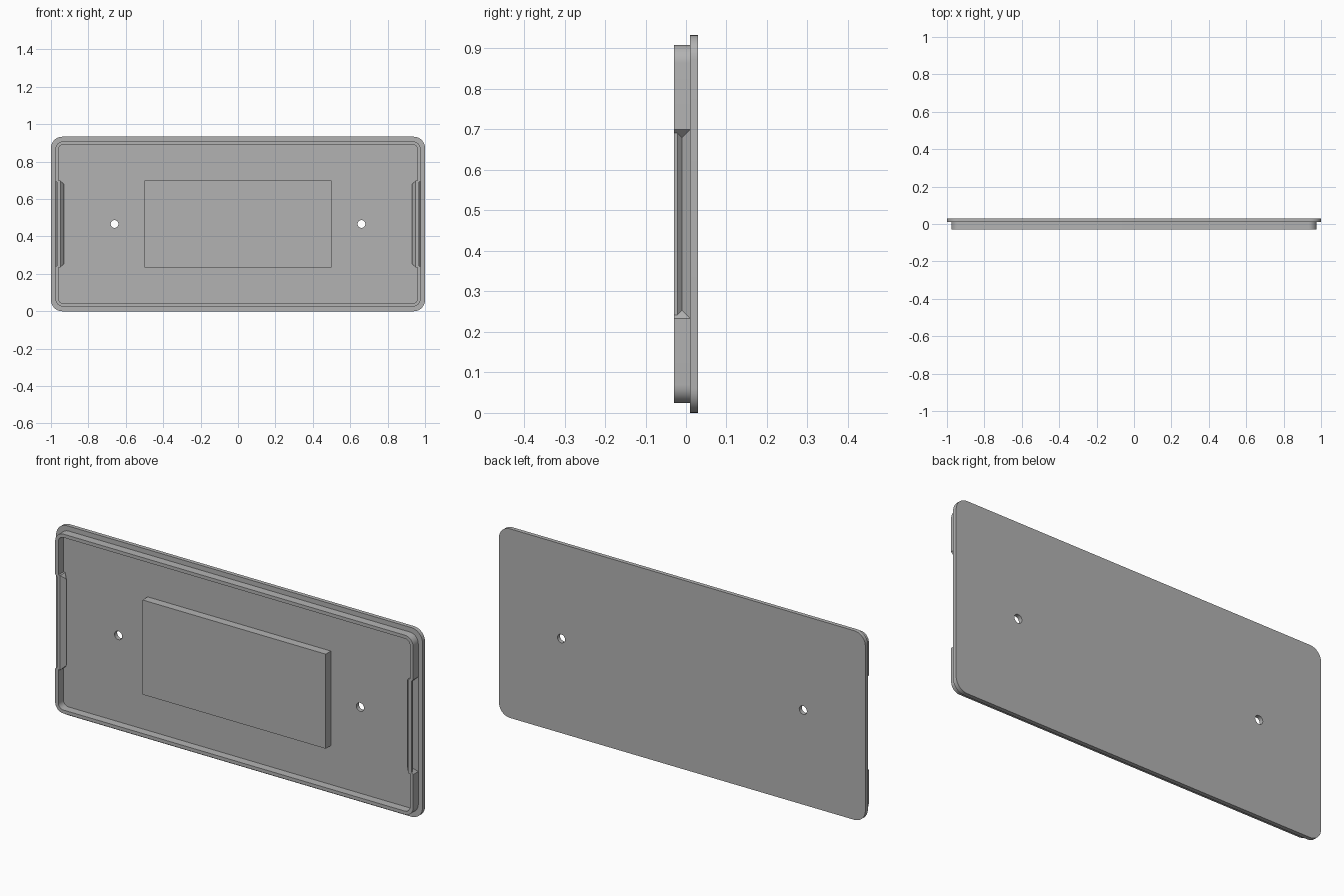
import bpy, bmesh
from math import sin, cos, pi, radians
from mathutils import Matrix

cube = bpy.data.objects.get("Cube")
if cube:
    bpy.data.objects.remove(cube, do_unlink=True)

W, H = 1.0, 0.933            # half width, full height
MID = H / 2
FRONT, SEAT, BACK = -0.03, 0.01, 0.03
NOTCH = MID / 2              # half height of the clips and the pad

grey = bpy.data.materials.new("plain_grey")
grey.use_nodes = True
colour = (0.45, 0.45, 0.45, 1)
grey.diffuse_color = colour
grey.node_tree.nodes["Principled BSDF"].inputs["Base Color"].default_value = colour


def finish(name, mesh):
    """Link a mesh, colour it and smooth only its rounded corners."""
    mesh.materials.clear()
    mesh.materials.append(grey)
    obj = bpy.data.objects.new(name, mesh)
    bpy.context.collection.objects.link(obj)
    bpy.ops.object.select_all(action='DESELECT')
    obj.select_set(True)
    bpy.context.view_layer.objects.active = obj
    bpy.ops.object.shade_smooth_by_angle(angle=radians(30))
    return obj


def extrude_outline(name, loops, y0, y1):
    """Fill x-z outlines (inner loops become holes) and extrude them along y."""
    curve = bpy.data.curves.new(name, 'CURVE')
    curve.dimensions = '2D'
    curve.fill_mode = 'BOTH'
    curve.extrude = (y1 - y0) / 2
    for loop in loops:
        spline = curve.splines.new('POLY')
        spline.points.add(len(loop) - 1)
        for point, (x, z) in zip(spline.points, loop):
            point.co = (x, z, 0, 1)
        spline.use_cyclic_u = True
    temp = bpy.data.objects.new(name + "_outline", curve)
    bpy.context.collection.objects.link(temp)
    graph = bpy.context.evaluated_depsgraph_get()
    mesh = bpy.data.meshes.new_from_object(temp.evaluated_get(graph))
    bpy.data.objects.remove(temp, do_unlink=True)
    mesh.transform(Matrix.Translation((0, (y0 + y1) / 2, MID)) @ Matrix.Rotation(pi / 2, 4, 'X'))
    bm = bmesh.new()
    bm.from_mesh(mesh)
    bmesh.ops.remove_doubles(bm, verts=bm.verts, dist=0.0001)
    bmesh.ops.recalc_face_normals(bm, faces=bm.faces)
    bm.to_mesh(mesh)
    bm.free()
    return finish(name, mesh)


def arc(cx, cz, r, start, sweep, steps):
    return [(cx + r * cos(start + sweep * i / steps), cz + r * sin(start + sweep * i / steps))
            for i in range(steps + 1)]


def top_arch(hw, hh, r):
    """Upper corners of a rounded rectangle, right to left."""
    return (arc(hw - r, hh - r, r, 0, pi / 2, 8)
            + arc(r - hw, hh - r, r, pi / 2, pi / 2, 8))


# Back plate with two screw holes
outline = top_arch(W, MID, 0.06)
outline += [(-x, -z) for x, z in outline]
holes = [arc(x, 0, 0.021, 0, 2 * pi, 16)[:-1] for x in (-0.66, 0.66)]
extrude_outline("back_plate", [outline] + holes, SEAT, BACK)

# Raised rectangular pad in the middle
extrude_outline("centre_pad", [[(-0.5, -NOTCH), (0.5, -NOTCH), (0.5, NOTCH), (-0.5, NOTCH)]],
                FRONT, SEAT)

# Rim wall in two halves, open where the clips sit
OUT, IN = 0.977, 0.96
outer = [(OUT, NOTCH)] + top_arch(OUT, MID - 0.024, 0.045) + [(-OUT, NOTCH)]
inner = [(IN, NOTCH)] + top_arch(IN, MID - 0.041, 0.028) + [(-IN, NOTCH)]
half = outer + inner[::-1]
extrude_outline("upper_rim", [half], FRONT, SEAT)
extrude_outline("lower_rim", [[(x, -z) for x, z in half]], FRONT, SEAT)


def side_clip(name, side):
    """Wall folded inwards as a V groove, with ends sloping at 45 degrees."""
    inside = 0.95
    section = [(OUT, SEAT), (0.957, -0.01), (0.968, -0.021), (0.968, FRONT),
               (inside, FRONT), (0.93, -0.01), (inside, SEAT)]
    bm = bmesh.new()
    rings = []
    for end in (-1, 1):
        flat, folded = [], []
        for i, (x, y) in enumerate(section):
            base = OUT if i < 4 else inside
            flat.append(bm.verts.new((side * base, y, MID + end * NOTCH)))
            folded.append(bm.verts.new((side * x, y, MID + end * (NOTCH - base + x))))
        rings += [flat, folded] if end < 0 else [folded, flat]
    n = len(section)
    for a, b in zip(rings, rings[1:]):
        for i in range(n):
            j = (i + 1) % n
            bm.faces.new((a[i], a[j], b[j], b[i]))
    bm.faces.new(rings[0])
    bm.faces.new(rings[-1])
    bmesh.ops.remove_doubles(bm, verts=bm.verts, dist=0.0001)
    bmesh.ops.recalc_face_normals(bm, faces=bm.faces)
    mesh = bpy.data.meshes.new(name)
    bm.to_mesh(mesh)
    bm.free()
    finish(name, mesh)


side_clip("left_clip", 1)
side_clip("right_clip", -1)
